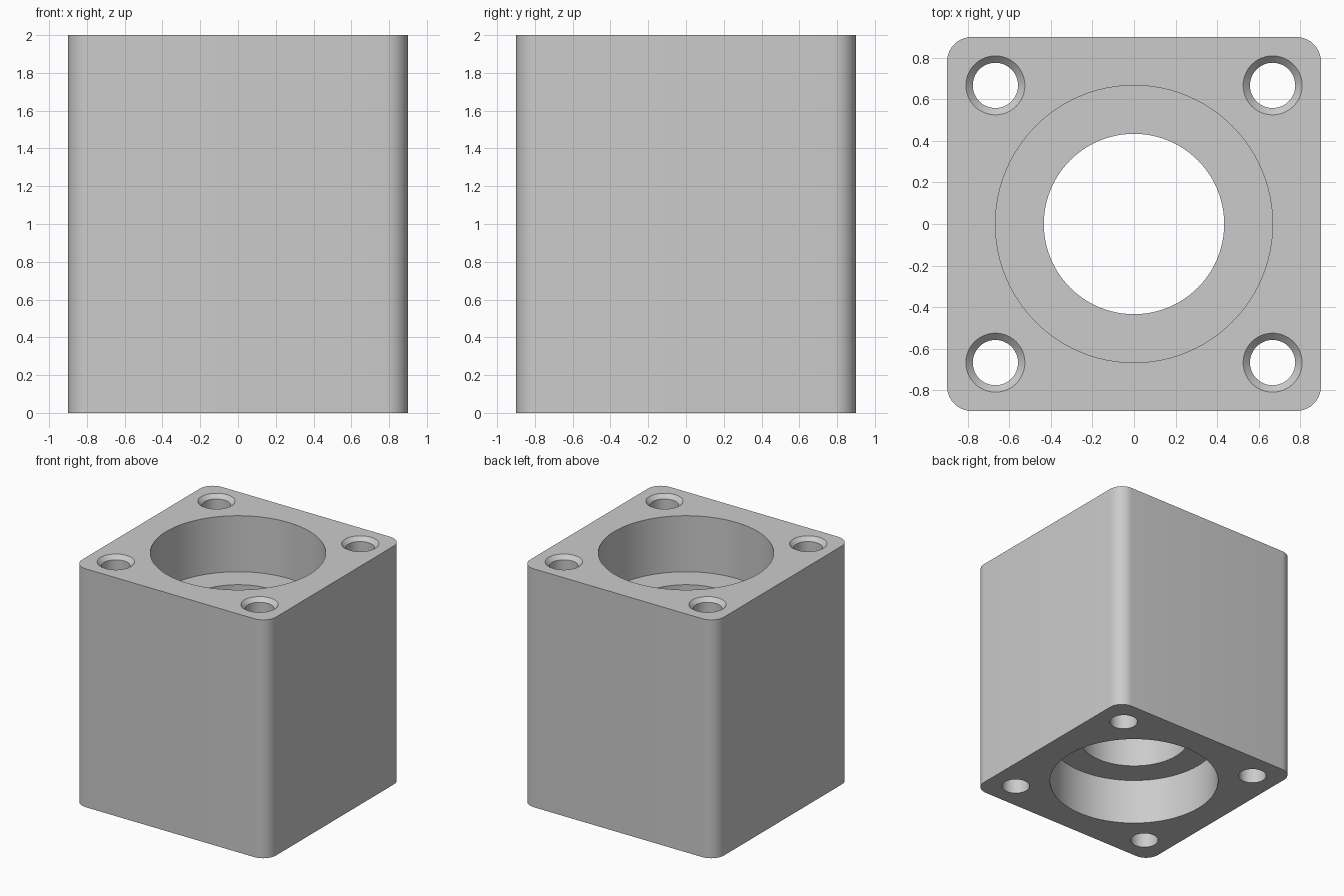
import bpy, bmesh
from math import tau, radians
from mathutils import Vector

old = bpy.data.objects.get("Cube")
if old:
    bpy.data.objects.remove(old, do_unlink=True)

HEIGHT, HALF, CORNER = 2.0, 0.9, 0.12
BORE, THROAT = 0.667, 0.434
HOLE, SINK, HOLE_POS = 0.109, 0.142, 0.667
LOW_LEDGE, HIGH_LEDGE = 0.39, 1.53
OVER = 0.1

grey = bpy.data.materials.new("light grey")
grey.use_nodes = True
grey.diffuse_color = (0.6, 0.6, 0.6, 1)
grey.node_tree.nodes["Principled BSDF"].inputs["Base Color"].default_value = (0.6, 0.6, 0.6, 1)


def make_object(name, bm):
    bmesh.ops.recalc_face_normals(bm, faces=bm.faces)
    mesh = bpy.data.meshes.new(name)
    bm.to_mesh(mesh)
    bm.free()
    mesh.materials.append(grey)
    obj = bpy.data.objects.new(name, mesh)
    bpy.context.collection.objects.link(obj)
    return obj


def turned(name, profile, steps, x=0, y=0):
    """Solid of revolution from (radius, height) points."""
    bm = bmesh.new()
    verts = [bm.verts.new((r, 0, z)) for r, z in profile]
    edges = [bm.edges.new(pair) for pair in zip(verts, verts[1:])]
    bmesh.ops.spin(bm, geom=verts + edges, cent=(0, 0, 0), axis=(0, 0, 1),
                   angle=tau, steps=steps)
    bmesh.ops.remove_doubles(bm, verts=bm.verts, dist=1e-4)
    bmesh.ops.translate(bm, verts=bm.verts, vec=Vector((x, y, 0)))
    obj = make_object(name, bm)
    obj.hide_render = True
    return obj


# Block with rounded upright edges
bm = bmesh.new()
bmesh.ops.create_cube(bm, size=1)
bmesh.ops.scale(bm, verts=bm.verts, vec=(2 * HALF, 2 * HALF, HEIGHT))
bmesh.ops.translate(bm, verts=bm.verts, vec=(0, 0, HEIGHT / 2))
upright = [e for e in bm.edges if abs(e.verts[0].co.z - e.verts[1].co.z) > 1]
bmesh.ops.bevel(bm, geom=upright, offset=CORNER, offset_type='OFFSET',
                segments=10, profile=0.5, affect='EDGES')
housing = make_object("housing_block", bm)

# Stepped central bore: wide at both ends, narrow throat between the ledges
top, bottom = HEIGHT + OVER, -OVER
cutters = [turned("bore_cutter", [
    (0, bottom), (BORE, bottom), (BORE, LOW_LEDGE), (THROAT, LOW_LEDGE),
    (THROAT, HIGH_LEDGE), (BORE, HIGH_LEDGE), (BORE, top), (0, top)], 96)]

# Corner bolt holes, countersunk at the top
for x in (-HOLE_POS, HOLE_POS):
    for y in (-HOLE_POS, HOLE_POS):
        cutters.append(turned("bolt_hole_cutter", [
            (0, bottom), (HOLE, bottom), (HOLE, HEIGHT - (SINK - HOLE)),
            (SINK, HEIGHT), (SINK, top), (0, top)], 48, x, y))

bpy.ops.object.select_all(action='DESELECT')
bpy.context.view_layer.objects.active = housing
housing.select_set(True)
for cutter in cutters:
    mod = housing.modifiers.new("cut", 'BOOLEAN')
    mod.operation = 'DIFFERENCE'
    mod.solver = 'EXACT'
    mod.object = cutter
    bpy.ops.object.modifier_apply(modifier=mod.name)
    bpy.data.objects.remove(cutter, do_unlink=True)

bpy.ops.object.shade_smooth_by_angle(angle=radians(30))
